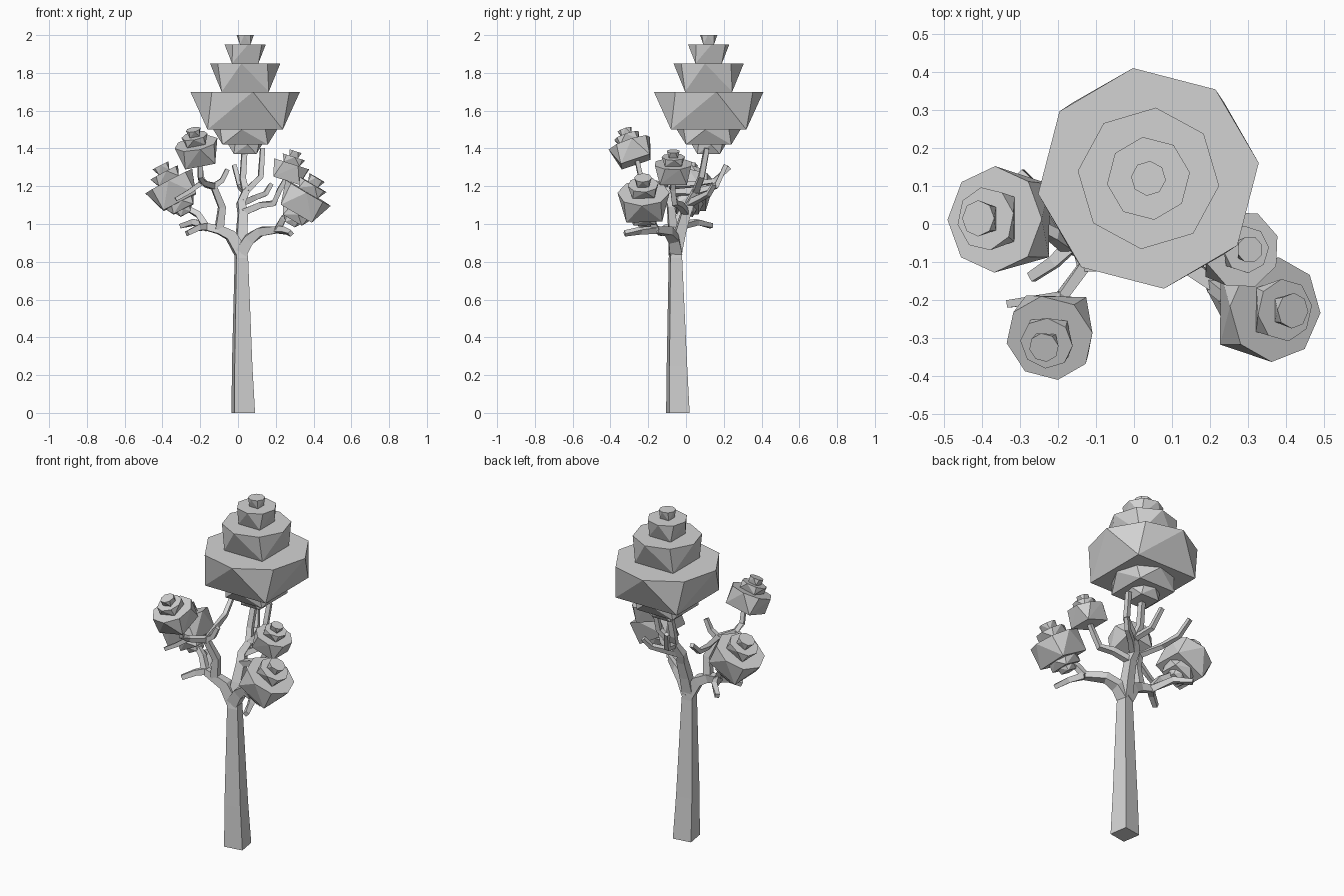
import bpy, bmesh, math
from mathutils import Vector

if "Cube" in bpy.data.objects:
    bpy.data.objects.remove(bpy.data.objects["Cube"], do_unlink=True)

grey = bpy.data.materials.new("plain_grey")
grey.use_nodes = True
grey.diffuse_color = (0.65, 0.65, 0.65, 1)
grey.node_tree.nodes["Principled BSDF"].inputs["Base Color"].default_value = (0.65, 0.65, 0.65, 1)

X, Y = Vector((1, 0, 0)), Vector((0, 1, 0))


def finish(bm, name):
    bmesh.ops.recalc_face_normals(bm, faces=bm.faces)
    mesh = bpy.data.meshes.new(name)
    bm.to_mesh(mesh)
    bm.free()
    mesh.materials.append(grey)
    obj = bpy.data.objects.new(name, mesh)
    bpy.context.scene.collection.objects.link(obj)
    return obj


def loft(bm, rings):
    """Skin a list of point rings and cap both ends."""
    loops = [[bm.verts.new(p) for p in points] for points in rings]
    n = len(loops[0])
    for a, b in zip(loops, loops[1:]):
        for i in range(n):
            j = (i + 1) % n
            bm.faces.new((a[i], a[j], b[j], b[i]))
    bm.faces.new(loops[0][::-1])
    bm.faces.new(loops[-1])


def ring(center, u, v, radius, sides, turn):
    return [center + radius * (math.cos(a) * u + math.sin(a) * v)
            for a in (turn + math.tau * i / sides for i in range(sides))]


def limb(name, points, start, end):
    """Square tapered branch along a path."""
    pts = [Vector(p) for p in points]
    bm = bmesh.new()
    rings = []
    for i, p in enumerate(pts):
        d = (pts[min(i + 1, len(pts) - 1)] - pts[max(i - 1, 0)]).normalized()
        u = d.cross(Vector((0.16, -1, 0.05))).normalized()
        r = start + (end - start) * i / (len(pts) - 1)
        rings.append(ring(p, u, d.cross(u), r * 1.41, 4, math.pi / 4))
    loft(bm, rings)
    finish(bm, name)


def crown(name, tip, axis, scale, tiers, turns):
    """Stack of tiers, each an octagon above narrowing to a square below."""
    bm = bmesh.new()
    z = 0
    for k, (height, top, half) in enumerate(tiers):
        points = ring(Vector((0, 0, z)), X, Y, top, 8, math.radians(turns[k % 2]))
        z -= height
        points += ring(Vector((0, 0, z)), X, Y, half * 1.41, 4, math.pi / 4)
        bmesh.ops.convex_hull(bm, input=[bm.verts.new(p) for p in points])
    bmesh.ops.dissolve_limit(bm, angle_limit=0.01, verts=bm.verts, edges=bm.edges)
    obj = finish(bm, name)
    obj.location = tip
    obj.scale = (scale,) * 3
    obj.rotation_mode = 'QUATERNION'
    obj.rotation_quaternion = Vector((0, 0, 1)).rotation_difference(Vector(axis))


# Foliage: tier height, octagon radius, half width of the square
tall = [(0.05, 0.046, 0.028), (0.1, 0.11, 0.07), (0.15, 0.187, 0.125),
        (0.2, 0.293, 0.2), (0.08, 0.17, 0.12), (0.05, 0.09, 0.06)]
short = [(0.3, 0.34, 0.22), (0.37, 0.6, 0.42), (0.9, 1, 0.69)]
full = short + [(0.3, 0.6, 0.42), (0.2, 0.35, 0.22)]
crown("main_crown", (0.038, 0.12, 2), (0, 0, 1), 1, tall, (-6, 8))
crown("right_crown", (-0.41, 0.015, 1.31), (-0.46, 0.03, 0.88), 0.14, full, (0, 10))
crown("left_crown", (0.418, -0.228, 1.245), (0.5, -0.03, 0.86), 0.138, full, (-4, 8))
crown("front_right_crown", (-0.237, -0.325, 1.5), (-0.19, -0.32, 0.93), 0.117, short, (9, -4))
crown("left_upper_crown", (0.305, -0.067, 1.385), (0.3, 0, 0.95), 0.104, short, (20, 5))

# Trunk
bm = bmesh.new()
trunk = [(0.028, -0.043, 0, 0.077), (0.022, -0.048, 0.25, 0.067),
         (0.018, -0.056, 0.82, 0.044), (0.012, -0.05, 0.91, 0.036)]
loft(bm, [ring(Vector((a, b, c)), X, Y, r, 4, math.radians(54)) for a, b, c, r in trunk])
finish(bm, "trunk")

# Right side limbs
fork = (0.015, -0.055, 0.85)
right_fork, right_split = (-0.1, -0.07, 0.97), (-0.17, -0.06, 0.985)
right_top, right_bend = (-0.13, -0.11, 1.2), (-0.19, -0.19, 1.22)
limb("right_limb", [fork, (-0.04, -0.06, 0.94), right_fork, right_split], 0.033, 0.018)
limb("right_crown_branch", [right_split, (-0.21, -0.03, 1.05), (-0.28, 0.01, 1.09)], 0.018, 0.013)
limb("right_low_twig", [right_split, (-0.21, -0.1, 0.98), (-0.27, -0.14, 0.95)], 0.018, 0.013)
limb("right_low_back_twig", [right_split, (-0.23, 0.06, 1.01), (-0.3, 0.135, 0.99)], 0.018, 0.012)
limb("right_riser", [right_fork, (-0.085, -0.08, 1.09), right_top], 0.022, 0.015)
limb("front_right_branch", [right_top, right_bend, (-0.2, -0.24, 1.25),
                            (-0.2, -0.26, 1.34)], 0.015, 0.011)
limb("right_top_twig", [right_top, (-0.085, -0.11, 1.23), (-0.055, -0.11, 1.29)], 0.015, 0.011)
limb("right_side_twig", [right_bend, (-0.26, -0.2, 1.17), (-0.33, -0.21, 1.13)], 0.013, 0.01)
limb("right_high_back_twig", [right_top, (-0.17, 0.04, 1.21), (-0.19, 0.15, 1.23),
                              (-0.2, 0.23, 1.3)], 0.014, 0.011)

# Centre limbs
mid, mid_top = (0.025, 0, 1.06), (0.04, 0.05, 1.17)
limb("centre_limb", [fork, (0.02, -0.03, 0.96), mid, (0.015, 0.02, 1.11), mid_top], 0.03, 0.018)
limb("main_crown_branch", [mid_top, (0.025, 0.08, 1.24), (0.035, 0.11, 1.4)], 0.017, 0.014)
limb("centre_back_twig", [mid_top, (0.01, 0.16, 1.2), (-0.02, 0.21, 1.31)], 0.015, 0.011)
limb("centre_left_branch", [mid_top, (0.12, 0.08, 1.25), (0.13, 0.11, 1.4)], 0.016, 0.012)
limb("centre_left_twig", [(0.025, 0.02, 1.11), (0.09, 0.08, 1.14), (0.145, 0.12, 1.16),
                          (0.175, 0.15, 1.21)], 0.016, 0.011)

# Left side limbs
left_fork, left_split = (0.12, -0.09, 0.96), (0.21, -0.16, 0.97)
limb("left_limb", [fork, (0.06, -0.065, 0.92), left_fork, left_split], 0.033, 0.018)
limb("left_low_twig", [left_split, (0.25, -0.24, 0.965), (0.28, -0.325, 0.95)], 0.018, 0.012)
limb("left_crown_branch", [left_split, (0.24, -0.19, 1.03), (0.31, -0.22, 1.06)], 0.018, 0.013)
limb("left_upper_branch", [mid, (0.12, -0.03, 1.1), (0.19, -0.06, 1.11), (0.22, -0.07, 1.18),
                           (0.26, -0.07, 1.25)], 0.018, 0.011)
